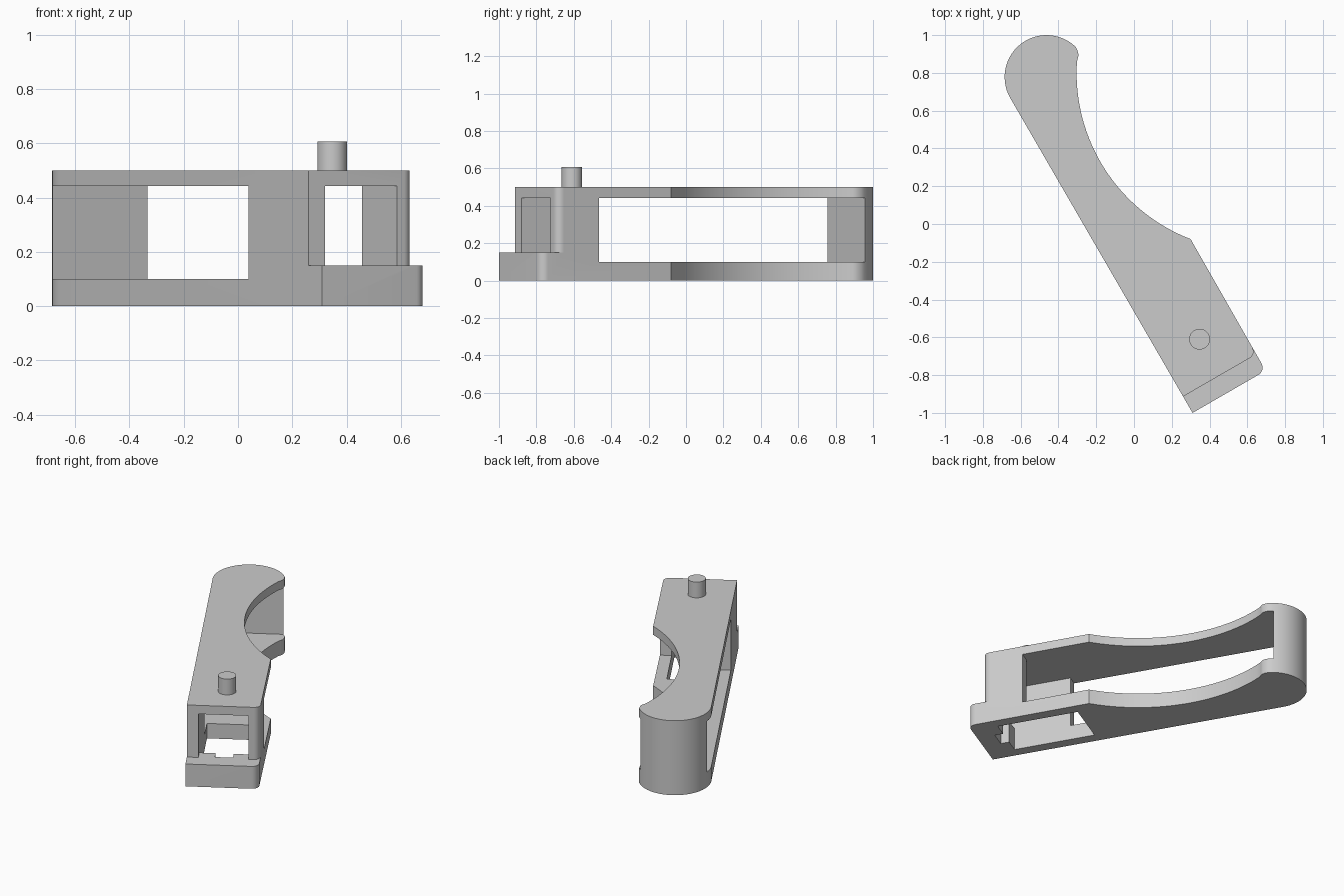
import bpy, bmesh, math

if "Cube" in bpy.data.objects:
    bpy.data.objects.remove(bpy.data.objects["Cube"])

# Local frame: s runs along the straight back edge, t runs across the arm
P0 = (0.31, -1.0)
W = 0.447
C, S = math.cos(math.radians(30)), 0.5


def world(s, t):
    return (P0[0] - S * s + C * t, P0[1] + C * s + S * t)


def arc(cx, cy, r, a0, a1, n):
    return [(cx + r * math.cos(math.radians(a0 + (a1 - a0) * i / n)),
             cy + r * math.sin(math.radians(a0 + (a1 - a0) * i / n))) for i in range(n + 1)]


def prism(name, pts, z0, z1):
    bm = bmesh.new()
    face = bm.faces.new([bm.verts.new((x, y, z0)) for x, y in pts])
    ext = bmesh.ops.extrude_face_region(bm, geom=[face])
    for v in ext["geom"]:
        if isinstance(v, bmesh.types.BMVert):
            v.co.z = z1
    bmesh.ops.recalc_face_normals(bm, faces=bm.faces)
    mesh = bpy.data.meshes.new(name)
    bm.to_mesh(mesh)
    bm.free()
    ob = bpy.data.objects.new(name, mesh)
    bpy.context.collection.objects.link(ob)
    return ob


def cut(body, pts, z0, z1):
    cutter = prism("cutter", [world(s, t) for s, t in pts], z0, z1)
    cutter.hide_render = True
    mod = body.modifiers.new("cut", "BOOLEAN")
    mod.operation, mod.solver, mod.object = "DIFFERENCE", "EXACT", cutter
    bpy.context.view_layer.objects.active = body
    bpy.ops.object.modifier_apply(modifier=mod.name)
    bpy.data.objects.remove(cutter, do_unlink=True)


def rect(s0, s1, t0, t1):
    return [(s0, t0), (s1, t0), (s1, t1), (s0, t1)]


def corner(s, r):
    # rounded outer corner in (s, t), from the end face to the side face
    return [(s + r - r * math.cos(a), W - r + r * math.sin(a))
            for a in [math.pi / 2 * i / 8 for i in range(9)]]


# Full-height arm outline: square foot, concave side, round head
outline = [P0] + [world(s, t) for s, t in corner(0, 0.045)]
outline += arc(0.639, 0.80, 0.943, 248.9, 176.4, 32)
outline += [(-0.297, 0.878), (-0.293, 0.895), (-0.298, 0.915)]
outline += arc(-0.463, 0.778, 0.222, 46, 210, 28)
arm = prism("arm_body", outline, 0, 0.5)

# Step at the foot
cut(arm, [(-0.1, -0.1), (0.1, -0.1)] + corner(0.1, 0.04) + [(0.14, 0.6), (-0.1, 0.6)], 0.15, 0.7)
# Long window between the upper and lower plates
cut(arm, rect(0.54, 2.017, -0.3, 1.0), 0.10, 0.442)
# Shorter wall on the concave side
cut(arm, rect(0.36, 0.6, 0.2, 1.0), 0.10, 0.442)
# Hollow foot, open to the front
cut(arm, rect(-0.1, 0.6, 0.07, 0.377), 0.15, 0.442)
# Opening in the floor with a small notch
cut(arm, rect(0.17, 0.70, 0.07, 0.377), -0.1, 0.3)
cut(arm, rect(0.115, 0.25, 0.17, 0.28), -0.1, 0.3)

# Pivot peg on top
peg = prism("pivot_peg", arc(0.347, -0.61, 0.055, 0, 348.75, 31), 0.5, 0.606)

for ob in (arm, peg):
    bpy.ops.object.select_all(action="DESELECT")
    ob.select_set(True)
    bpy.context.view_layer.objects.active = ob
    bpy.ops.object.shade_smooth_by_angle(angle=math.radians(30))
